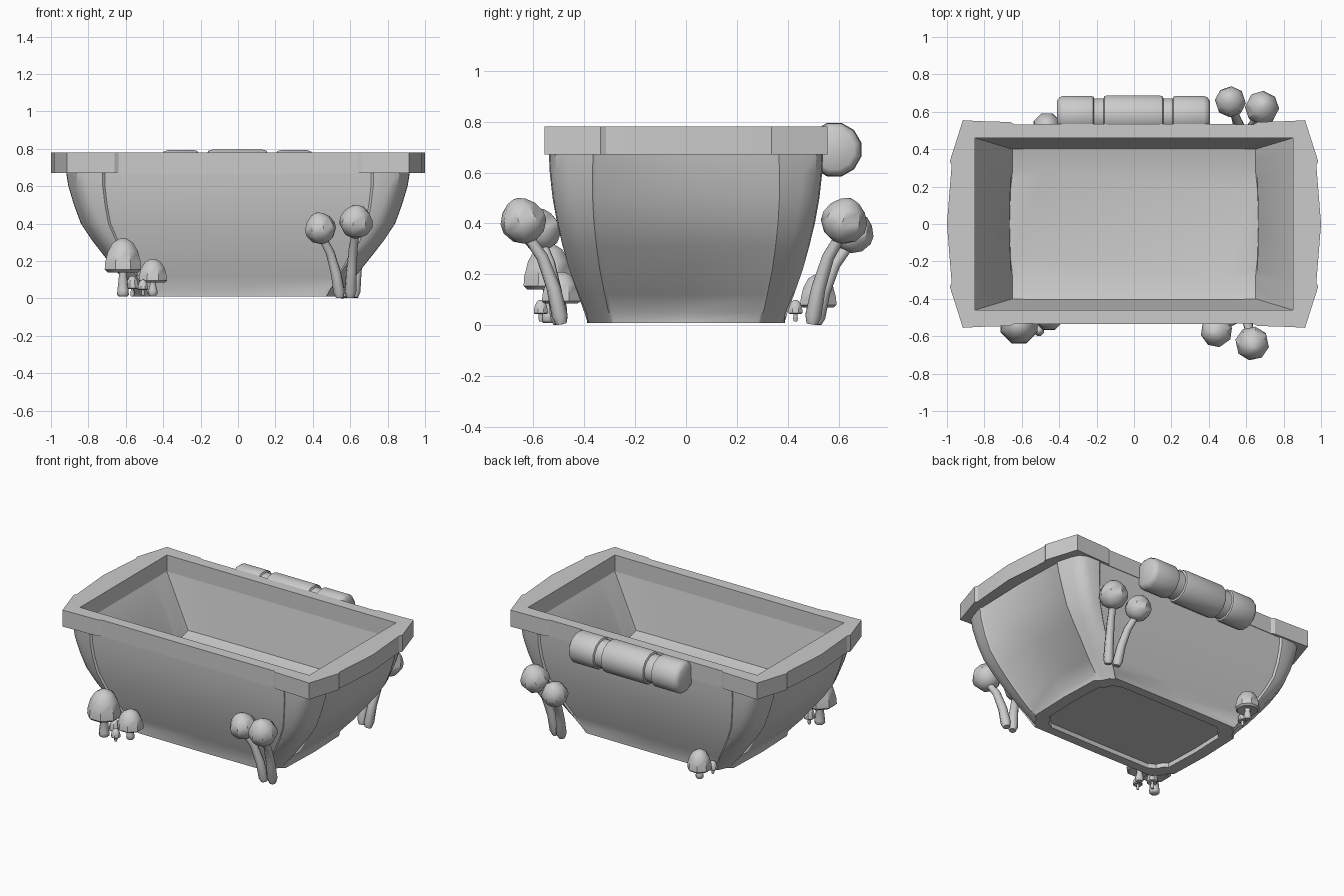
import bpy, bmesh, math
from mathutils import Vector

if "Cube" in bpy.data.objects:
    bpy.data.objects.remove(bpy.data.objects["Cube"])


def loft(name, rings, cap_start=True, cap_end=True, angle=40):
    """Skin a list of equal-length closed rings."""
    bm = bmesh.new()
    vs = [[bm.verts.new(p) for p in r] for r in rings]
    n = len(vs[0])
    for a, b in zip(vs, vs[1:]):
        for i in range(n):
            j = (i + 1) % n
            bm.faces.new((a[i], a[j], b[j], b[i]))
    if cap_start:
        bm.faces.new(vs[0][::-1])
    if cap_end:
        bm.faces.new(vs[-1])
    bmesh.ops.recalc_face_normals(bm, faces=bm.faces)
    me = bpy.data.meshes.new(name)
    bm.to_mesh(me)
    bm.free()
    ob = bpy.data.objects.new(name, me)
    bpy.context.collection.objects.link(ob)
    bpy.ops.object.select_all(action='DESELECT')
    bpy.context.view_layer.objects.active = ob
    ob.select_set(True)
    bpy.ops.object.shade_smooth_by_angle(angle=math.radians(angle))
    return ob


def mirror4(quad, z):
    """Quarter outline, from the +x axis to the +y axis, mirrored to a full ring."""
    q2 = [(-x, y) for x, y in quad[-2::-1]]
    half = quad + q2
    low = [(x, -y) for x, y in half[-2:0:-1]]
    return [(x, y, z) for x, y in half + low]


def lathe(name, pts, radii, n, angle=40, axis=None):
    """Rings of given radius along a path; a fixed axis keeps rings parallel."""
    pts = [Vector(p) for p in pts]
    rings = []
    for i, (p, r) in enumerate(zip(pts, radii)):
        d = Vector(axis) if axis else pts[min(i + 1, len(pts) - 1)] - pts[max(i - 1, 0)]
        q = d.to_track_quat('Z', 'Y')
        rings.append([p + q @ Vector((r * math.cos(2 * math.pi * (k + .5) / n),
                                      r * math.sin(2 * math.pi * (k + .5) / n), 0))
                      for k in range(n)])
    return loft(name, rings, angle=angle)


# Tub body: curved walls with slightly raised corner posts
def body_ring(X, Y, z, t, panel=None):
    px, py = panel or (X, Y)
    ye, xs = Y * (.76 - .09 * t), X * (.87 - .09 * t)
    d, r = .010, .07
    xc = X * .965
    return mirror4([(px, 0), (px - d, ye - .006), (X - .002, ye + .006),
                    (xc, Y - r), (xc - .022, Y - .022), (xc - r, Y),
                    (xs + .006, Y + .004), (xs - .006, py - d * .6), (0, py - .003)], z)


levels = [(.05, .565, .395), (.12, .63, .42), (.22, .71, .455), (.31, .78, .48),
          (.40, .84, .502), (.50, .877, .52), (.60, .907, .531), (.68, .92, .535)]
base = body_ring(.535, .38, .01, 0, (.562, .392))
inset = [(x * .86, y * .84, z) for x, y, z in base]
recess = [(x, y, .04) for x, y, z in inset]
loft("tub_body", [recess, inset, base] +
     [body_ring(X, Y, z, (z - .01) / .67) for z, X, Y in levels], True, False)

# Rim with stepped corner blocks
outer = [(1.0, 0), (.975, .315), (.985, .335), (.94, .475), (.915, .555),
         (.83, .55), (.66, .545), (.64, .533), (0, .535)]
inner = [(.85, 0), (.85, .30), (.85, .32), (.85, .40), (.85, .46),
         (.80, .46), (.66, .46), (.64, .46), (0, .46)]
loft("rim", [mirror4(inner, .67), mirror4(outer, .67), mirror4(outer, .78),
             mirror4(inner, .78), mirror4(inner, .67)], False, False, 25)

# Basin inside: sloped end walls down to the floor
floor = [(.665, 0), (.66, .26), (.659, .28), (.653, .35), (.65, .40),
         (.61, .402), (.50, .404), (.48, .404), (0, .405)]
loft("basin", [mirror4(inner, .67), mirror4(floor, .35),
               mirror4([(x, y * .7) for x, y in floor], .32)], False, True, 35)

# Rolled bundle with two straps on the back
half = [(.0, .109), (.135, .109), (.155, .104), (.16, .092), (.21, .092),
        (.215, .102), (.23, .106), (.375, .106), (.395, .098), (.408, .08)]
prof = [(-x, r) for x, r in half[:0:-1]] + half
lathe("back_roll", [(x - .003, .583, .69) for x, r in prof],
      [r for x, r in prof], 12, 40, (1, 0, 0))


# Short mushroom: straight stem with a bulb foot and a bell cap
def bell_mushroom(name, x, y, z0, zc, top, r):
    h = top - zc
    s = r * .28
    lathe(name + "_stem", [(x, y, z) for z in (z0, z0 + .01, z0 + .03, zc - .01, zc + .02)],
          [s * .8, s * 1.15, s * 1.1, s * .75, s], 8, 50, (0, 0, 1))
    cap = [(.3, .06), (.85, 0), (1, .08), (.97, .3), (.82, .62), (.55, .88), (.2, 1)]
    lathe(name + "_cap", [(x, y, zc + h * t) for _, t in cap],
          [r * k for k, _ in cap], 8, 40, (0, 0, 1))


for i, m in enumerate([(-.615, -.54, .01, .14, .32, .106), (-.455, -.49, .015, .085, .21, .082),
                       (-.565, -.50, .01, .05, .12, .036), (-.508, -.57, .015, .045, .10, .03),
                       (-.465, .52, .01, .07, .20, .077), (-.50, .43, .015, .045, .10, .03)]):
    bell_mushroom("short_mushroom_%d" % (i + 1), *m)


# Tall mushroom: bent stem with a round faceted cap
def tall_mushroom(name, foot, cap, r):
    f, c = Vector(foot), Vector(cap)
    d = c - f
    bend = (0, .04, .2, .5, 1)
    rise = (0, .08, .35, .65, .92)
    path = [(f.x + d.x * b, f.y + d.y * b, f.z + d.z * t) for b, t in zip(bend, rise)]
    lathe(name + "_stem", path, [.022, .032, .028, .024, .02], 8, 50)
    ax = Vector((d.x * .9, d.y * .9, d.z)).normalized()
    prof = [(-.95, .3), (-.72, .72), (-.25, 1), (.15, 1), (.6, .76), (.9, .42), (1.02, .12)]
    lathe(name + "_cap", [c + ax * r * t for t, _ in prof],
          [r * k for _, k in prof], 8, 40, ax)


for i, m in enumerate([((.545, -.50, .005), (.44, -.575, .375), .084),
                       ((.60, -.49, .005), (.632, -.64, .41), .09),
                       ((.565, .51, .005), (.515, .655, .365), .082),
                       ((.62, .495, .005), (.685, .622, .41), .09)]):
    tall_mushroom("tall_mushroom_%d" % (i + 1), *m)
